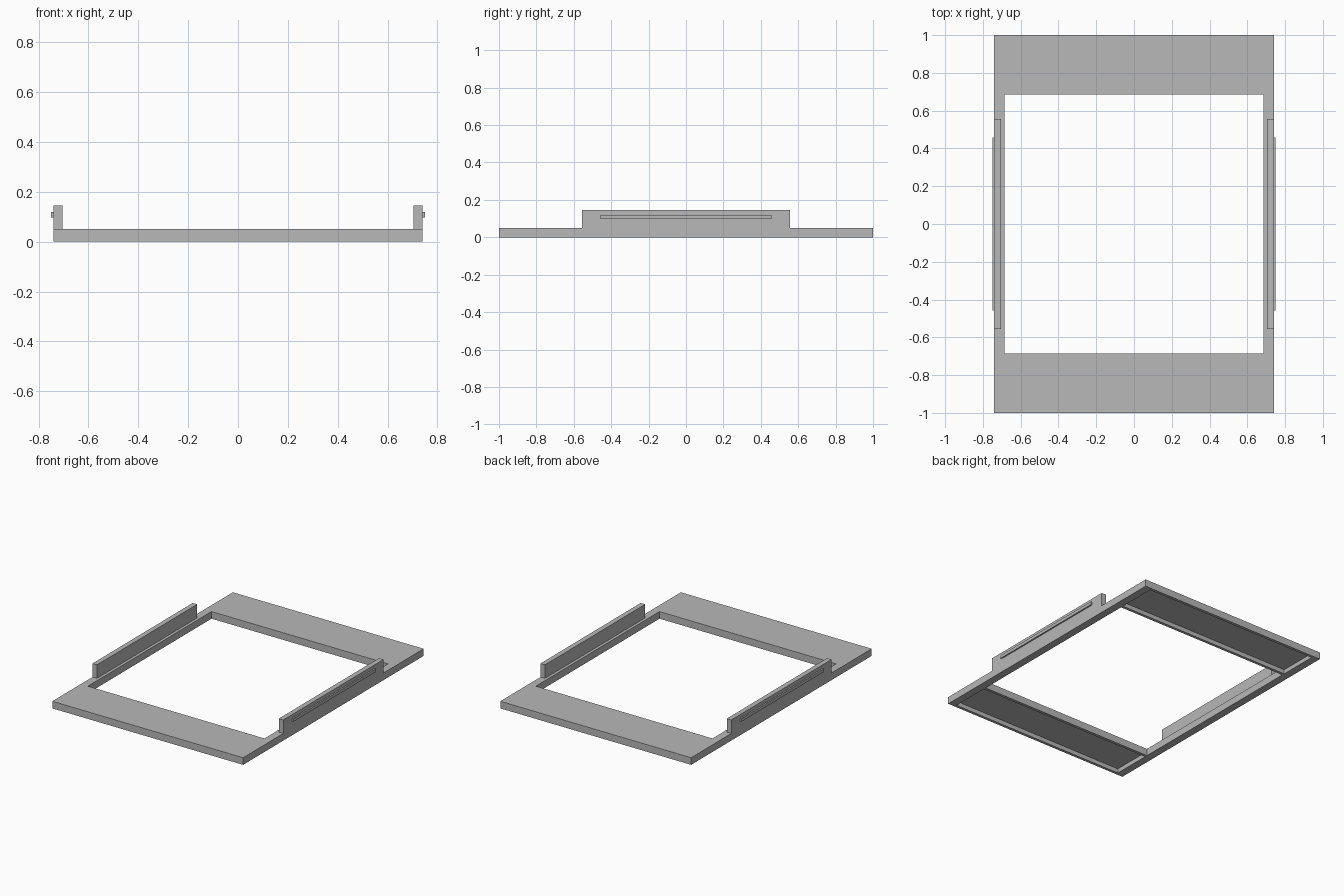
import bpy

cube = bpy.data.objects.get("Cube")
if cube:
    bpy.data.objects.remove(cube, do_unlink=True)

HALF_X, HALF_Y, THICK = 0.74, 1.0, 0.05
OPENING = 0.685
RIM = 0.02
POCKET_DEPTH = 0.03

grey = bpy.data.materials.new("plain_grey")
grey.use_nodes = True
grey.diffuse_color = (0.48, 0.48, 0.48, 1)
grey.node_tree.nodes["Principled BSDF"].inputs["Base Color"].default_value = grey.diffuse_color


def box(name, low, high):
    """Box between two opposite corners."""
    bpy.ops.mesh.primitive_cube_add(size=1)
    ob = bpy.context.object
    ob.name = name
    for v in ob.data.vertices:
        v.co = [high[i] if v.co[i] > 0 else low[i] for i in range(3)]
    ob.data.materials.append(grey)
    return ob


def cut(target, low, high):
    """Subtract a box from the target and discard the cutter."""
    cutter = box("cutter", low, high)
    cutter.hide_render = True
    mod = target.modifiers.new("cut", "BOOLEAN")
    mod.operation = "DIFFERENCE"
    mod.solver = "EXACT"
    mod.object = cutter
    bpy.context.view_layer.objects.active = target
    bpy.ops.object.modifier_apply(modifier=mod.name)
    bpy.data.objects.remove(cutter, do_unlink=True)


# Flat frame with a square opening
frame = box("frame", (-HALF_X, -HALF_Y, 0), (HALF_X, HALF_Y, THICK))
cut(frame, (-OPENING, -OPENING, -1), (OPENING, OPENING, 1))

# Shallow pockets under the front and back panels
inner, outer = OPENING + RIM, HALF_Y - RIM
for y0, y1 in ((-outer, -inner), (inner, outer)):
    cut(frame, (-OPENING, y0, -1), (OPENING, y1, POCKET_DEPTH))

# Upright side rails, each with a thin snap ridge on its outer face
for side, s in (("left", 1), ("right", -1)):
    def span(a, b):
        return sorted((s * a, s * b))

    x0, x1 = span(0.705, HALF_X)
    box(side + "_rail", (x0, -0.555, THICK), (x1, 0.555, 0.145))
    x0, x1 = span(HALF_X, 0.75)
    box(side + "_ridge", (x0, -0.457, 0.098), (x1, 0.457, 0.12))
